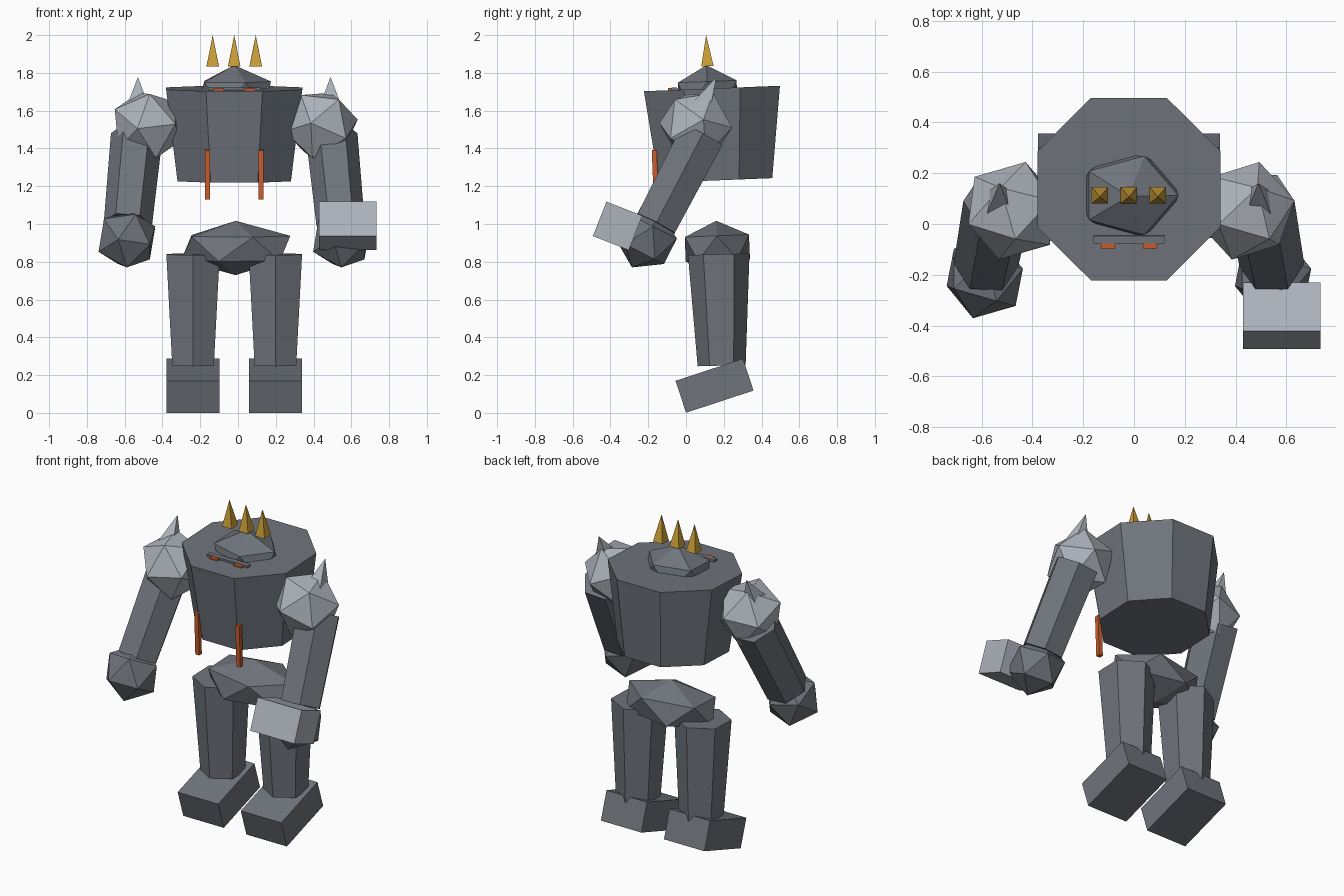
import bpy, bmesh
from math import cos, sin, radians, pi
from mathutils import Vector, Matrix, Euler

if "Cube" in bpy.data.objects:
    bpy.data.objects.remove(bpy.data.objects["Cube"], do_unlink=True)

MID = -0.02      # symmetry plane of the body
LEAN = 2.3       # slight forward lean of the body, degrees
SWING = -27      # forward swing of the arms, degrees


def material(name, rgb):
    mat = bpy.data.materials.new(name)
    mat.use_nodes = True
    mat.diffuse_color = (*rgb, 1)
    mat.node_tree.nodes["Principled BSDF"].inputs["Base Color"].default_value = (*rgb, 1)
    return mat


STONE = material("dark stone grey", (0.16, 0.175, 0.2))
PALE = material("pale stone grey", (0.42, 0.45, 0.5))
GOLD = material("gold", (0.6, 0.35, 0.04))
GLOW = material("ember orange", (0.6, 0.11, 0.025))


def finish(name, bm, mat, loc, rot):
    bmesh.ops.recalc_face_normals(bm, faces=bm.faces)
    mesh = bpy.data.meshes.new(name)
    bm.to_mesh(mesh)
    bm.free()
    mesh.materials.append(mat)
    obj = bpy.data.objects.new(name, mesh)
    bpy.context.collection.objects.link(obj)
    if isinstance(rot, Matrix):
        euler = rot.to_euler()
    else:
        euler = Euler([radians(a) for a in rot])
    obj.location, obj.rotation_euler = loc, euler
    return obj


def box(name, size, mat, loc, rot=(0, 0, 0)):
    bm = bmesh.new()
    bmesh.ops.create_cube(bm, size=1)
    bmesh.ops.scale(bm, vec=size, verts=bm.verts)
    return finish(name, bm, mat, loc, rot)


def rock(name, radii, mat, loc, rot=(0, 0, 0)):
    bm = bmesh.new()
    bmesh.ops.create_icosphere(bm, subdivisions=1, radius=1)
    bmesh.ops.scale(bm, vec=radii, verts=bm.verts)
    return finish(name, bm, mat, loc, rot)


def frustum(name, sides, low, high, height, mat, loc, rot=(0, 0, 0), turn=0):
    """Straight-sided tapered prism centred on its origin; high = 0 gives a spike."""
    bm = bmesh.new()

    def ring(radius, z):
        angles = [radians(turn) + 2 * pi * i / sides for i in range(sides)]
        return [bm.verts.new((radius * cos(a), radius * sin(a), z)) for a in angles]

    bottom = ring(low, -height / 2)
    bm.faces.new(bottom)
    if high:
        top = ring(high, height / 2)
        bm.faces.new(top)
    else:
        top = [bm.verts.new((0, 0, height / 2))] * sides
    for i in range(sides):
        j = (i + 1) % sides
        corners = [bottom[i], bottom[j], top[j]]
        if high:
            corners.append(top[i])
        bm.faces.new(corners)
    return finish(name, bm, mat, loc, rot)


def limb(name, start, end, r_start, r_end, mat):
    """Six-sided limb between two points, with a corner facing sideways."""
    start, end = Vector(start), Vector(end)
    z = (end - start).normalized()
    x = (Vector((1, 0, 0)) - z * z.x).normalized()
    turn = Matrix((x, z.cross(x), z)).transposed()
    return frustum(name, 6, r_start, r_end, (end - start).length, mat,
                   (start + end) / 2, turn)


# Torso, head and pelvis
frustum("torso", 8, 0.325, 0.39, 0.487, STONE, (MID, 0.147, 1.474), (LEAN, 0, 0), 22.5)
rock("head", (0.218, 0.183, 0.157), STONE, (MID, 0.115, 1.684), (LEAN, 0, 0))
rock("pelvis", (0.323, 0.2, 0.144), STONE, (-0.012, 0.166, 0.873), (LEAN, 0, 0))

# Face
box("brow_plate", (0.28, 0.03, 0.07), STONE, (MID, -0.06, 1.688), (LEAN, 0, 0))
for side, name in ((-1, "right"), (1, "left")):
    box(name + "_eye", (0.055, 0.03, 0.04), GLOW,
        (MID + side * 0.083, -0.08, 1.7), (LEAN, 0, 0))

# Crown
for i, name in enumerate(("right", "middle", "left")):
    frustum(name + "_crown_spike", 4, 0.046, 0, 0.165, GOLD,
            (MID + (i - 1) * 0.114, 0.11, 1.918), (LEAN, 0, 0), 45)

# Limbs
for side, name in ((-1, "right"), (1, "left")):
    def at(x, y, z):
        return (MID + side * x, y, z)

    box(name + "_chest_strip", (0.027, 0.026, 0.262), GLOW, at(0.142, -0.163, 1.26), (LEAN, 0, 0))
    frustum(name + "_leg", 6, 0.127, 0.163, 0.59, STONE,
            at(0.218, 0.181, 0.545), (1.5, 0, 0), 30)
    box(name + "_foot", (0.28, 0.376, 0.178), STONE, at(0.218, 0.151, 0.144), (18.2, 0, 0))
    rock(name + "_shoulder", (0.2, 0.2, 0.2), PALE, at(0.46, 0.052, 1.522),
         (SWING, side * 15, 0))
    frustum(name + "_shoulder_spike", 4, 0.07, 0, 0.17, PALE,
            at(0.51, 0.122, 1.702), (SWING, 0, 0), 45)
    limb(name + "_arm", at(0.563, -0.16, 1.0), at(0.516, 0.085, 1.47), 0.128, 0.137, STONE)
    rock(name + "_fist", (0.168, 0.168, 0.168), STONE, at(0.568, -0.21, 0.92), (SWING, 0, 0))

# Block on the left fist
box("left_knuckle_block", (0.305, 0.204, 0.196), PALE, (0.582, -0.362, 0.99), (-21.5, 0, 0))
